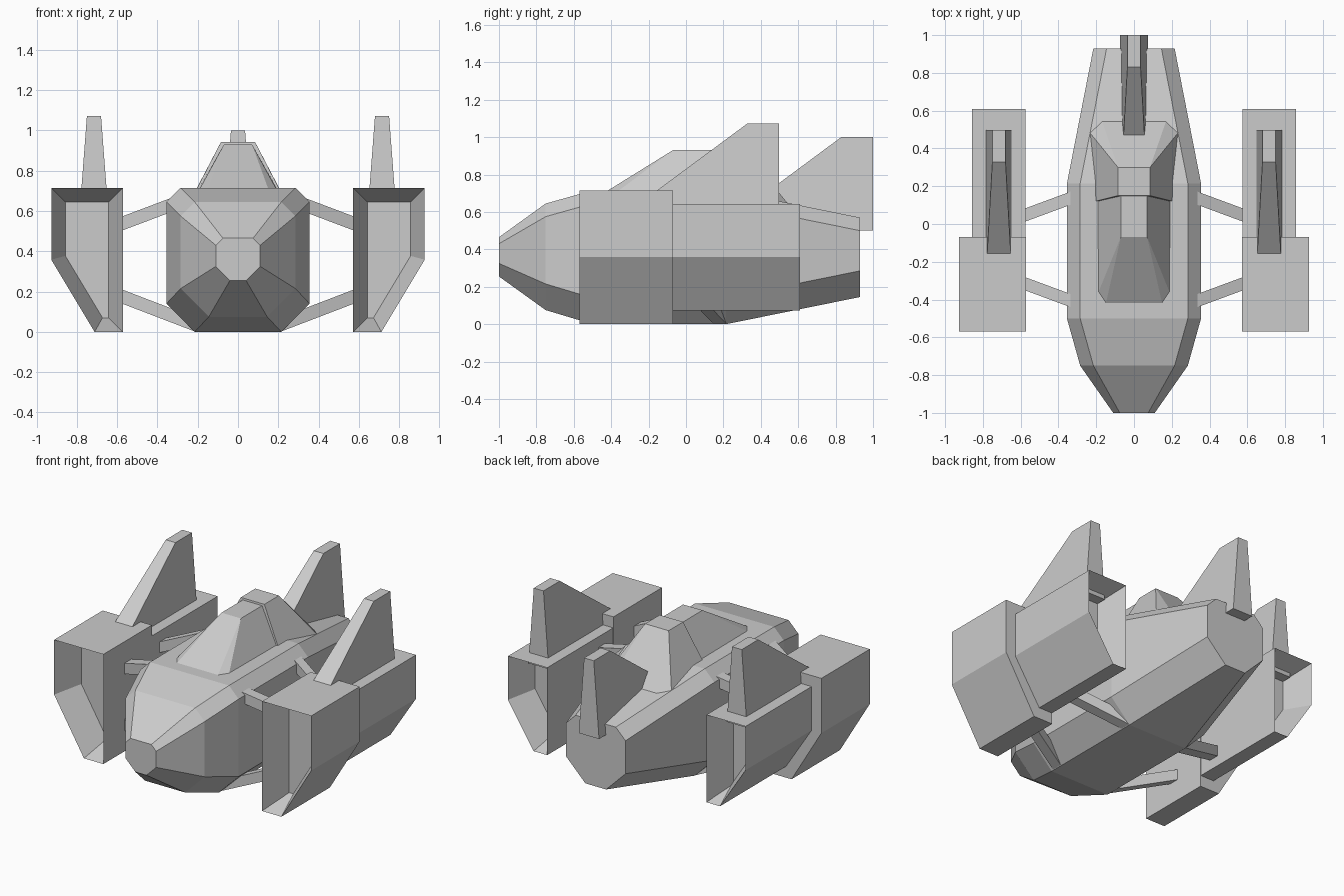
import bpy, bmesh
from math import radians

if "Cube" in bpy.data.objects:
    bpy.data.objects.remove(bpy.data.objects["Cube"])


def finish(name, bm, mirror=False):
    bmesh.ops.recalc_face_normals(bm, faces=bm.faces[:])
    me = bpy.data.meshes.new(name)
    bm.to_mesh(me)
    bm.free()
    ob = bpy.data.objects.new(name, me)
    bpy.context.collection.objects.link(ob)
    if mirror:
        m = ob.modifiers.new("Mirror", 'MIRROR')
        m.use_mirror_merge = False
    return ob


def loft(rings):
    """Closed solid through rings that share a vertex count."""
    bm = bmesh.new()
    vs = [[bm.verts.new(p) for p in r] for r in rings]
    n = len(vs[0])
    for a, b in zip(vs, vs[1:]):
        for i in range(n):
            j = (i + 1) % n
            bm.faces.new((a[i], a[j], b[j], b[i]))
    start, end = bm.faces.new(vs[0]), bm.faces.new(vs[-1])
    bmesh.ops.recalc_face_normals(bm, faces=bm.faces[:])
    return bm, start, end


def shell(name, half):
    """Symmetric convex solid from the points of its +x half."""
    bm = bmesh.new()
    for x, y, z in half:
        for s in (1, -1):
            bm.verts.new((s * x, y, z))
    bmesh.ops.convex_hull(bm, input=bm.verts[:])
    bmesh.ops.dissolve_limit(bm, angle_limit=radians(1),
                             verts=bm.verts[:], edges=bm.edges[:])
    return finish(name, bm)


# Fuselage: chamfered box sections (y, half width, bottom, top, lower and upper chamfer)
sections = [(-1.0, .11, .255, .465, .07, .035),
            (-.75, .285, .075, .645, .14, .07),
            (-.5, .355, 0, .715, .14, .07),
            (.215, .355, 0, .715, .14, .07),
            (.93, .215, .145, .57, .14, .07)]
rings = []
for y, w, b, t, lo, up in sections:
    right = [(w - lo, b), (w, b + lo), (w, t - up), (w - up, t)]
    ring = right + [(-x, z) for x, z in reversed(right)]
    rings.append([(x, y, z) for x, z in ring])
finish("fuselage", loft(rings)[0])

# Canopy and the hood behind it
shell("canopy", [(.15, -.425, .71), (.19, -.365, .71), (.195, .2, .71),
                 (.07, -.07, .93), (.07, .2, .93)])
shell("canopy_hood", [(.205, .12, .71), (.085, .15, .942), (.085, .3, .942),
                      (.235, .485, .655), (.17, .545, .645), (.2, .13, .6),
                      (.17, .5, .6)])


# Fins: swept leading edge, narrowing upwards
def fin(name, x, back, top, mirror):
    low = top - .5
    rings = []
    for z, front, w in ((low, back - .845, .073), (top, back - .17, .035)):
        rings.append([(x - w, front, z), (x + w, front, z),
                      (x + w, back, z), (x - w, back, z)])
    finish(name, loft(rings)[0], mirror)


fin("tail_fin", 0, 1.0, 1.0, False)
fin("pod_fin", .715, .497, 1.072, True)


# Engine pods: extruded profiles with a recessed opening at the outer end
def pod(name, profile, y0, y1, open_front):
    bm, start, end = loft([[(x, y, z) for x, z in profile] for y in (y0, y1)])
    cap = start if open_front else end
    bmesh.ops.inset_region(bm, faces=[cap], thickness=.07, use_even_offset=True)
    bmesh.ops.translate(bm, verts=cap.verts[:],
                        vec=(0, .18 if open_front else -.18, 0))
    finish(name, bm, True)


pod("front_pod", [(.572, 0), (.712, 0), (.927, .358), (.927, .715), (.572, .715)],
    -.57, -.07, True)
pod("rear_pod", [(.574, .073), (.672, .073), (.857, .358), (.857, .643), (.574, .643)],
    -.07, .61, False)


# Struts between fuselage and pods (outer y, inward y shift, outer z, inner z, inner x)
h = .035
for pos, y_out, sweep in (("front", -.317, -.37), ("rear", .048, .37)):
    for level, z_out, z_in, x_in in (("upper", .538, .642, .30), ("lower", .175, .037, .215)):
        rings = []
        for x, z in ((.575, z_out), (x_in, z_in)):
            y = y_out + sweep * (.575 - x)
            rings.append([(x, y - h, z - h), (x, y + h, z - h),
                          (x, y + h, z + h), (x, y - h, z + h)])
        finish(f"{pos}_{level}_strut", loft(rings)[0], True)
